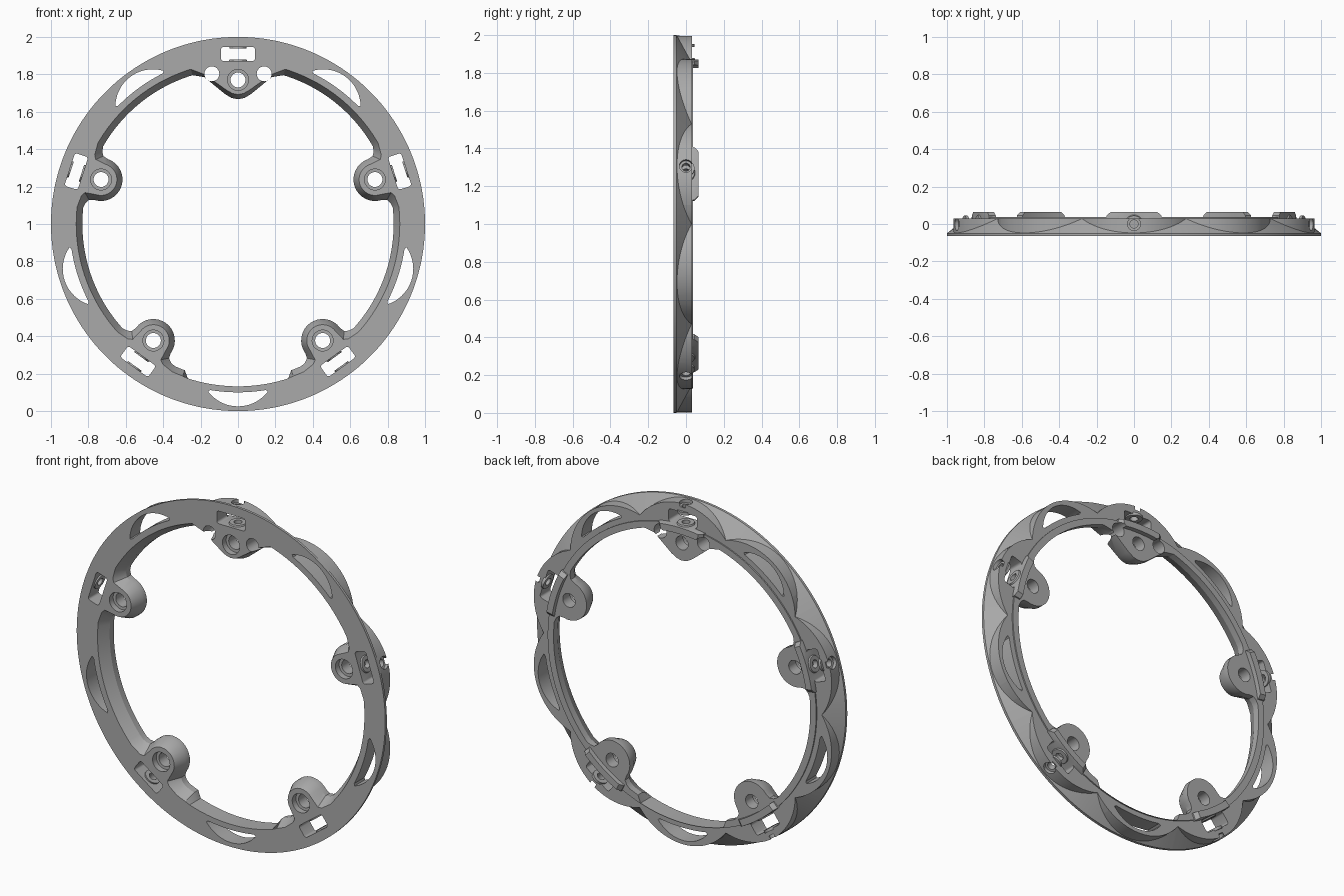
import bpy, bmesh
from math import sin, cos, pi, radians, sqrt

cube = bpy.data.objects.get("Cube")
if cube:
    bpy.data.objects.remove(cube, do_unlink=True)

grey = bpy.data.materials.new("satin_grey")
grey.use_nodes = True
grey.diffuse_color = (0.4, 0.4, 0.4, 1)
grey.node_tree.nodes["Principled BSDF"].inputs["Base Color"].default_value = (0.4, 0.4, 0.4, 1)

LUGS = [90 + 72 * k for k in range(5)]
SLOTS = [a + 36 for a in LUGS]
FRONT, BACK = -0.065, 0.03


def place(angle, t, rad):
    """Tangential and radial position at an angle on the ring -> x, z."""
    a = radians(angle)
    return rad * cos(a) - t * sin(a), 1 + rad * sin(a) + t * cos(a)


def level(points, y):
    return [(x, y, z) for x, z in points]


def circle(angle, t, rad, r, n=32):
    return [place(angle, t + r * cos(2 * pi * i / n), rad + r * sin(2 * pi * i / n)) for i in range(n)]


def disc(r, y, n=180):
    return level(circle(90, 0, 0, r, n), y)


def radial(angle, r, rad, n=24):
    """Circle lying across the radial direction."""
    out = []
    for i in range(n):
        u = 2 * pi * i / n
        x, z = place(angle, r * cos(u), rad)
        out.append((x, r * sin(u), z))
    return out


def solid(name, stacks):
    """Loft each stack of loops into a closed solid."""
    bm = bmesh.new()
    for loops in stacks:
        rings = [[bm.verts.new(p) for p in loop] for loop in loops]
        n = len(rings[0])
        for a, b in zip(rings, rings[1:]):
            for i in range(n):
                j = (i + 1) % n
                bm.faces.new((a[i], a[j], b[j], b[i]))
        bm.faces.new(rings[0])
        bm.faces.new(rings[-1])
    bmesh.ops.recalc_face_normals(bm, faces=bm.faces)
    mesh = bpy.data.meshes.new(name)
    bm.to_mesh(mesh)
    bm.free()
    mesh.materials.append(grey)
    obj = bpy.data.objects.new(name, mesh)
    bpy.context.scene.collection.objects.link(obj)
    return obj


def combine(tool, operation):
    """Apply a boolean to the ring, then drop the tool."""
    mod = ring.modifiers.new("cut", "BOOLEAN")
    mod.operation, mod.solver, mod.object = operation, "EXACT", tool
    bpy.context.view_layer.update()
    deps = bpy.context.evaluated_depsgraph_get()
    mesh = bpy.data.meshes.new_from_object(ring.evaluated_get(deps))
    ring.modifiers.clear()
    ring.data = mesh
    bpy.data.objects.remove(tool, do_unlink=True)


# Tapered disc with a slightly raised inner lip
ring = solid("guard_ring", [[disc(1, FRONT), disc(1, -0.05), disc(0.9, BACK),
                             disc(0.87, BACK), disc(0.87, 0.038)]])

# Ten scalloped pads standing out of the taper
flower = []
for k in range(10):
    for i in range(24):
        d = -18 + 1.5 * i
        s = radians(d)
        flower.append(place(90 + 36 * k + d, 0, 0.65 * cos(s) + sqrt(0.347 ** 2 - (0.65 * sin(s)) ** 2)))
combine(solid("pads", [[level(flower, -0.06), level(flower, BACK + 0.0005)]]), "UNION")


# Inner opening, leaving five bolt lugs
def opening(front):
    w, base = (0.085, 0.865) if front else (0.115, 0.832)
    nose = ([(0.18, 0.80), (0.06, 0.715), (0.03, 0.698)] if front
            else [(0.18, 0.785), (0.07, 0.695), (0.035, 0.674)])
    tip = 0.692 if front else 0.667
    pts = []
    for a in LUGS:
        if a == 90:
            half = 17
            local = [(-t, r) for t, r in nose] + [(0, tip)] + [(t, r) for t, r in reversed(nose)]
        else:
            half = 12
            neck = [(w + 0.03, base - 0.022), (w + 0.008, base - 0.035)]
            local = [(-t, r) for t, r in neck]
            for i in range(17):
                u = pi + pi * i / 16
                local.append((w * cos(u), 0.77 + w * sin(u)))
            local += [(t, r) for t, r in reversed(neck)]
        pts += [place(a, t, r) for t, r in local]
        end = 72 - (17 if a == 90 + 72 * 4 else 12)
        for i in range(25):
            d = half + (end - half) * i / 24
            bottom = 250 < a + d < 290
            pts.append(place(a + d, 0, 0.868 if bottom else base))
    return pts


wide, narrow = opening(True), opening(False)
combine(solid("opening", [[level(wide, -0.1), level(wide, FRONT), level(narrow, 0.0),
                           level(narrow, 0.1)]]), "DIFFERENCE")


# Raised ridges behind each lug
def sector(a, half, r0, r1):
    steps = [-half + half * i / 6 for i in range(13)]
    return [place(a + d, 0, r0) for d in steps] + [place(a + d, 0, r1) for d in reversed(steps)]


combine(solid("ridges", [[level(sector(a, 9.8, 0.834, 0.876), 0.02),
                          level(sector(a, 9.6, 0.834, 0.876), 0.045),
                          level(sector(a, 8.2, 0.834, 0.872), 0.065)] for a in LUGS]), "UNION")

# Crescent windows
def crescent(a):
    ts = [sin(-pi / 2 + pi * i / 24) for i in range(25)]
    outer = [(0.16 * t, 0.775 + sqrt(0.04 - (0.16 * t) ** 2)) for t in ts]
    inner = [(0.148 * t, sqrt(0.81 - (0.148 * t) ** 2)) for t in reversed(ts)]
    return [place(a, t, r) for t, r in outer + inner]


combine(solid("windows", [[level(crescent(a), -0.1), level(crescent(a), 0.1)] for a in SLOTS]), "DIFFERENCE")


# Rounded rectangular pockets
def pocket(a):
    pts = []
    for q, (sx, sy) in enumerate([(1, 1), (-1, 1), (-1, -1), (1, -1)]):
        for i in range(5):
            u = pi / 2 * (q + i / 4)
            pts.append(place(a, sx * 0.078 + 0.014 * cos(u), 0.909 + sy * 0.023 + 0.014 * sin(u)))
    return pts


combine(solid("pockets", [[level(pocket(a), -0.1), level(pocket(a), 0.1)] for a in LUGS]), "DIFFERENCE")

# Round seats on the pocket walls
combine(solid("seats", [[radial(a, 0.052 if r < 0.9 else 0.045, r), radial(a, 0.045, r + 0.016)]
                        for a in LUGS for r in (0.864, 0.938)]), "UNION")

# Radial screw holes with counterbores
combine(solid("screw_holes", [[radial(a, 0.022, 0.85), radial(a, 0.022, 0.975),
                               radial(a, 0.035, 0.976), radial(a, 0.035, 1.05)] for a in LUGS]), "DIFFERENCE")

# Counterbored bolt holes, plus two plain holes in the top lug
bolts = [[level(circle(a, 0, 0.77, r), y) for r, y in
          ((0.056, -0.1), (0.056, -0.03), (0.04, -0.029), (0.04, 0.1))] for a in LUGS]
bolts += [[level(circle(90, t, 0.803, 0.04), y) for y in (-0.1, 0.1)] for t in (-0.14, 0.14)]
combine(solid("bolt_holes", bolts), "DIFFERENCE")

bpy.ops.object.select_all(action="DESELECT")
ring.select_set(True)
bpy.context.view_layer.objects.active = ring
bpy.ops.object.shade_smooth_by_angle(angle=radians(25))
